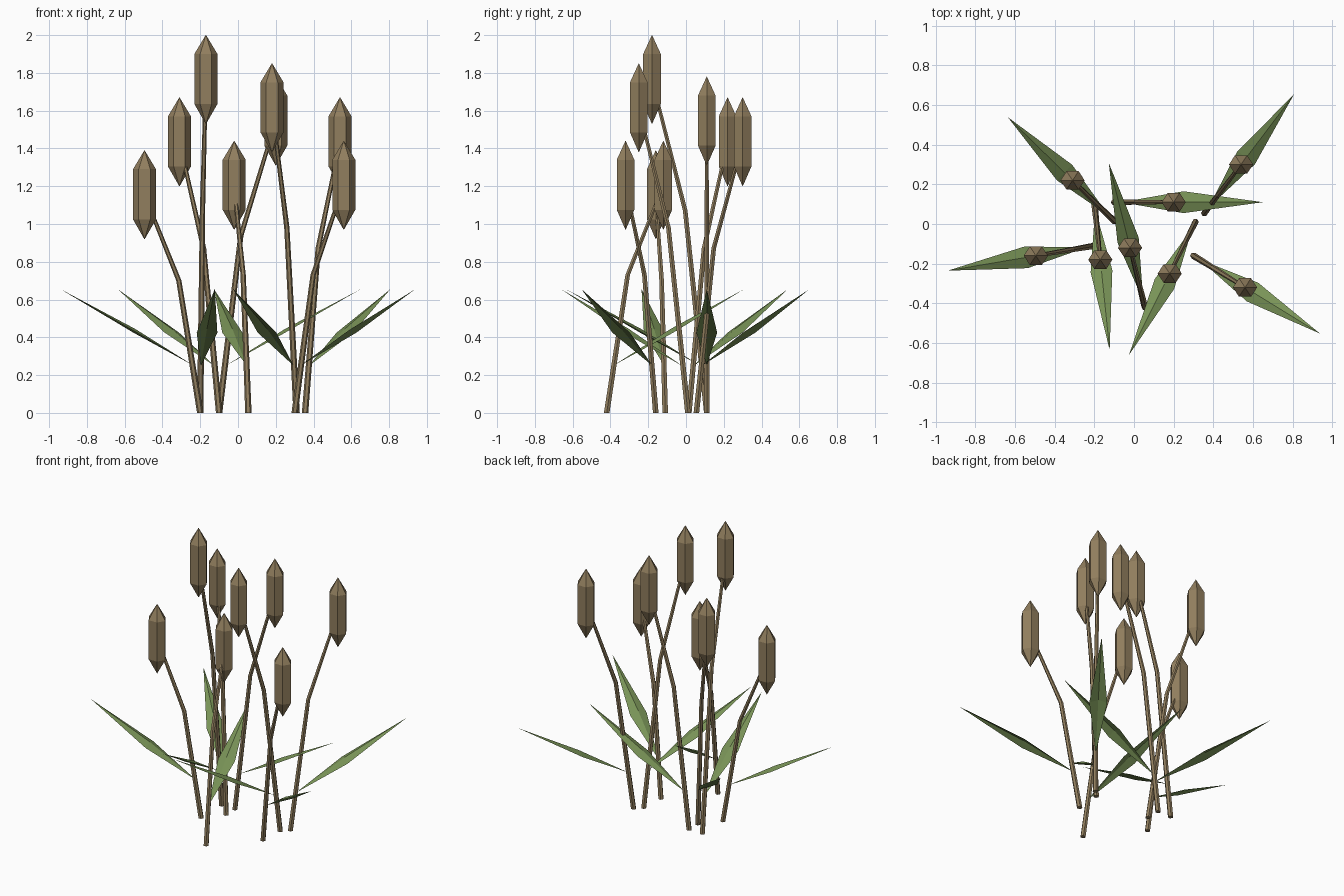
import bpy, math
from mathutils import Vector

if "Cube" in bpy.data.objects:
    bpy.data.objects.remove(bpy.data.objects["Cube"])


def material(name, rgb):
    m = bpy.data.materials.new(name)
    m.diffuse_color = (*rgb, 1)
    m.use_nodes = True
    m.node_tree.nodes["Principled BSDF"].inputs["Base Color"].default_value = m.diffuse_color
    return m


brown = material("reed brown", (0.285, 0.21, 0.112))
green = material("leaf green", (0.19, 0.29, 0.095))


def add(name, verts, faces, mat):
    me = bpy.data.meshes.new(name)
    me.from_pydata([tuple(v) for v in verts], [], faces)
    me.materials.append(mat)
    ob = bpy.data.objects.new(name, me)
    bpy.context.collection.objects.link(ob)
    return ob


def loft(name, rings, n, mat, squash=1.0):
    """Flat-sided tube through (centre, radius) rings, capped at both ends."""
    verts, faces = [], []
    for c, r in rings:
        for i in range(n):
            a = 2 * math.pi * i / n
            verts.append(c + Vector((r * math.cos(a), squash * r * math.sin(a), 0)))
    for k in range(len(rings) - 1):
        for i in range(n):
            j = (i + 1) % n
            faces.append((k * n + i, k * n + j, (k + 1) * n + j, (k + 1) * n + i))
    faces.append(tuple(reversed(range(n))))
    faces.append(tuple(range((len(rings) - 1) * n, len(rings) * n)))
    return add(name, verts, faces, mat)


# each reed: stem base x, y, head x, y, height of the top
REEDS = [
    (-0.10, 0.015, -0.31, 0.22, 1.67),
    (-0.20, 0.11, -0.17, -0.18, 2.00),
    (0.055, -0.42, -0.02, -0.12, 1.44),
    (-0.20, -0.11, -0.495, -0.16, 1.39),
    (0.31, 0.01, 0.18, -0.25, 1.85),
    (-0.10, 0.11, 0.20, 0.11, 1.78),
    (0.355, 0.055, 0.54, 0.30, 1.67),
    (0.30, -0.16, 0.56, -0.32, 1.44),
]

for n, (bx, by, hx, hy, top) in enumerate(REEDS, 1):
    base = Vector((bx, by, 0))
    out = Vector((hx - bx, hy - by, 0)).normalized()
    side = Vector((-out.y, out.x, 0))
    up = Vector((0, 0, 1))
    head = Vector((hx, hy, top - 0.235))

    # stem with one bend, ending inside the head
    bend = base + out * 0.115 + up * head.z * 0.607
    loft(f"stem_{n}", [(base, 0.017), (bend, 0.014), (head, 0.010)], 6, brown)

    # six-sided seed head, pointed at both ends
    profile = [(-0.235, 0.001), (-0.13, 0.061), (0.135, 0.061), (0.235, 0.001)]
    loft(f"seed_head_{n}", [(head + up * z, r) for z, r in profile], 6, brown, 0.88)

    # leaf: flat blade with a slight raised ridge
    mid = base + out * 0.35 + up * 0.425
    pts = [base + out * 0.035 + up * 0.25, mid - side * 0.055,
           base + out * 0.75 + up * 0.655, mid + side * 0.055, mid + up * 0.02]
    add(f"leaf_{n}", pts, [(0, 1, 4), (1, 2, 4), (2, 3, 4), (3, 0, 4)], green)
